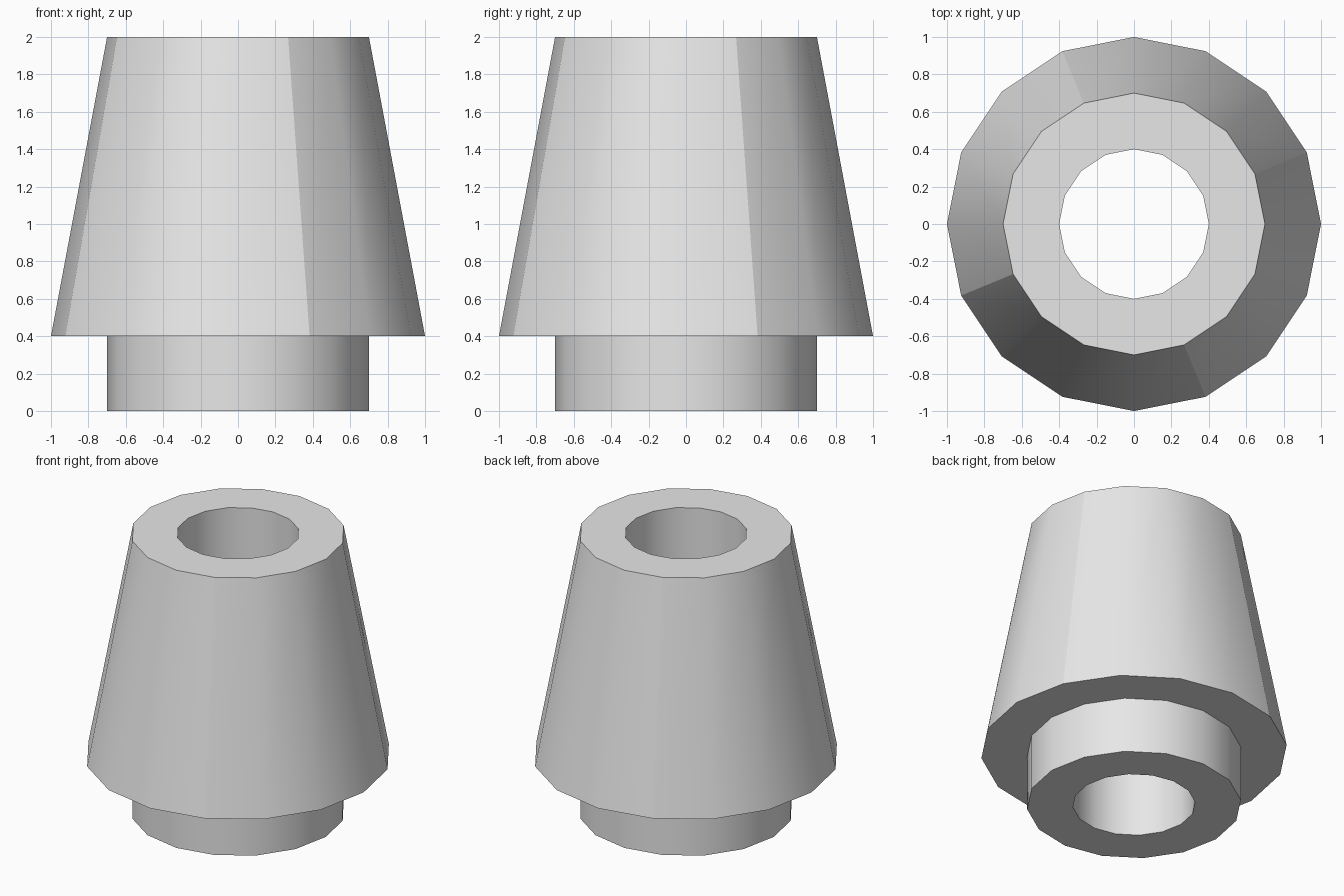
import bpy
import bmesh
import math

SIDES = 16

cube = bpy.data.objects.get("Cube")
if cube:
    bpy.data.objects.remove(cube, do_unlink=True)

# Single plain grey
grey = bpy.data.materials.new("light_grey")
grey.use_nodes = True
grey.diffuse_color = (0.8, 0.8, 0.8, 1)
grey.node_tree.nodes["Principled BSDF"].inputs["Base Color"].default_value = (0.8, 0.8, 0.8, 1)

# Closed profile (radius, height): hollow collar, stepped out to a tapered cone
profile = [(0.4, 0), (0.7, 0), (0.7, 0.4), (1, 0.4), (0.7, 2), (0.4, 2)]

bm = bmesh.new()
rings = []
for radius, height in profile:
    ring = []
    for i in range(SIDES):
        a = math.tau * i / SIDES
        ring.append(bm.verts.new((radius * math.cos(a), radius * math.sin(a), height)))
    rings.append(ring)

# Skin between consecutive rings, closing the bore last
for k, lower in enumerate(rings):
    upper = rings[(k + 1) % len(rings)]
    for i in range(SIDES):
        j = (i + 1) % SIDES
        bm.faces.new((lower[i], lower[j], upper[j], upper[i]))
bmesh.ops.recalc_face_normals(bm, faces=bm.faces)

mesh = bpy.data.meshes.new("hollow_cone")
bm.to_mesh(mesh)
bm.free()
mesh.materials.append(grey)
body = bpy.data.objects.new("hollow_cone", mesh)
bpy.context.collection.objects.link(body)

# Smooth walls, crisp rims
bpy.ops.object.select_all(action="DESELECT")
body.select_set(True)
bpy.context.view_layer.objects.active = body
bpy.ops.object.shade_smooth_by_angle(angle=math.radians(35))

# Hard seams dividing the cone wall into four quarters
for edge in mesh.edges:
    a, b = (mesh.vertices[v].co for v in edge.vertices)
    slanted = abs(a.z - b.z) > 1 and max(a.xy.length, b.xy.length) > 0.9
    step = round(math.atan2(a.y, a.x) / math.tau * SIDES)
    if slanted and step % 4 == 1:
        edge.use_edge_sharp = True
